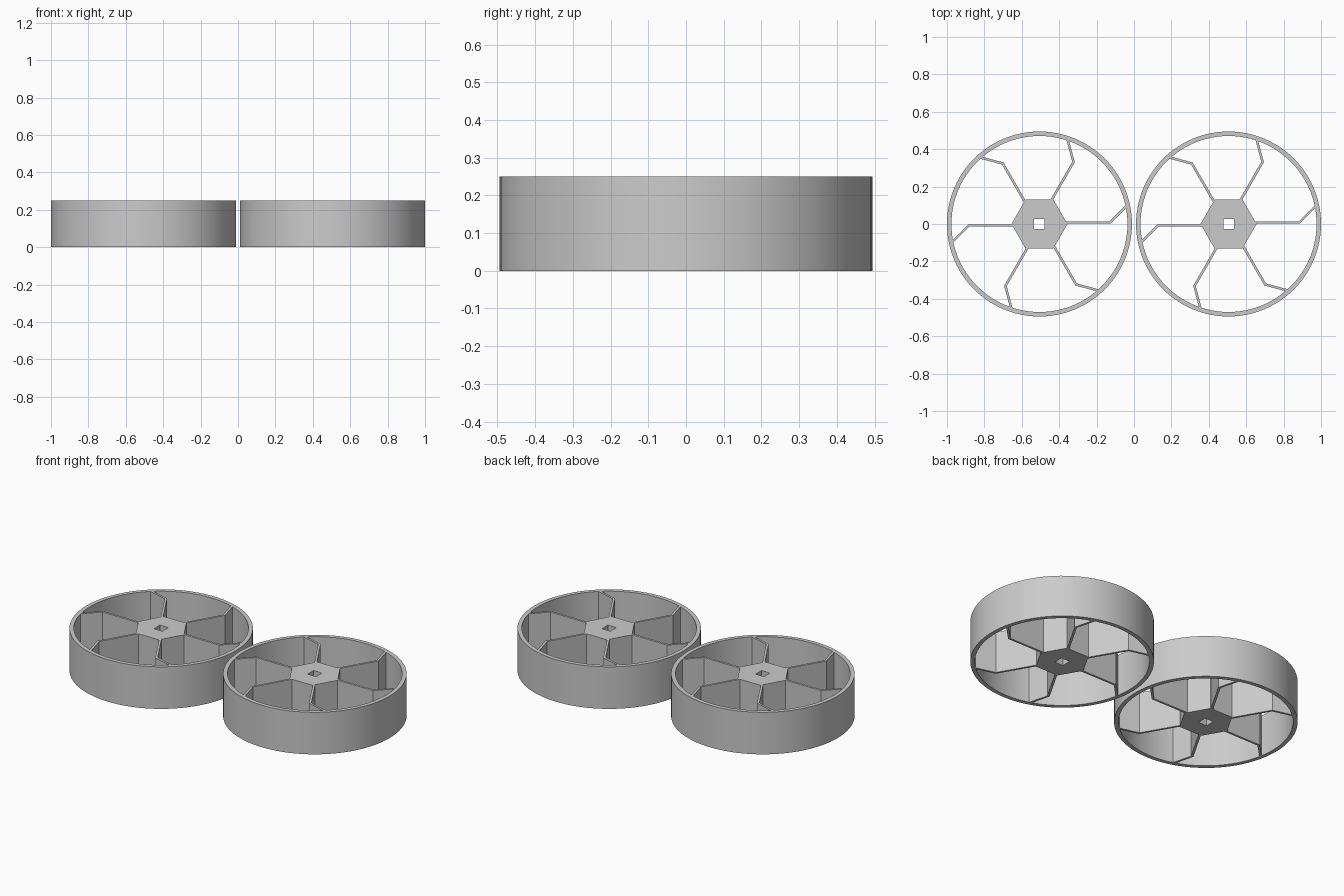
import bpy, bmesh, math
from mathutils import Matrix, Vector

if "Cube" in bpy.data.objects:
    bpy.data.objects.remove(bpy.data.objects["Cube"])

HEIGHT = 0.25
RADIUS = 0.4945
RIM = 0.024
SPOKE = 0.013

grey = bpy.data.materials.new("plain grey")
grey.diffuse_color = (0.6, 0.6, 0.6, 1)
grey.use_nodes = True
grey.node_tree.nodes["Principled BSDF"].inputs["Base Color"].default_value = grey.diffuse_color


def circle(radius, sides, turn=0.0):
    return [(radius * math.cos(turn + 2 * math.pi * i / sides),
             radius * math.sin(turn + 2 * math.pi * i / sides)) for i in range(sides)]


def add_prism(bm, loops):
    """Fill closed outlines (extra loops are holes) and extrude them to full height."""
    edges = []
    for loop in loops:
        vs = [bm.verts.new((x, y, 0)) for x, y in loop]
        edges += [bm.edges.new((vs[i - 1], vs[i])) for i in range(len(vs))]
    fill = bmesh.ops.triangle_fill(bm, edges=edges, use_beauty=True)["geom"]
    faces = [g for g in fill if isinstance(g, bmesh.types.BMFace)]
    top = bmesh.ops.extrude_face_region(bm, geom=faces, use_keep_orig=True)["geom"]
    bmesh.ops.translate(bm, vec=(0, 0, HEIGHT),
                        verts=[g for g in top if isinstance(g, bmesh.types.BMVert)])


def finish(name, bm, x, smooth=False):
    bmesh.ops.recalc_face_normals(bm, faces=bm.faces)
    mesh = bpy.data.meshes.new(name)
    bm.to_mesh(mesh)
    bm.free()
    mesh.materials.append(grey)
    ob = bpy.data.objects.new(name, mesh)
    ob.location.x = x
    bpy.context.collection.objects.link(ob)
    if smooth:
        bpy.ops.object.select_all(action='DESELECT')
        ob.select_set(True)
        bpy.context.view_layer.objects.active = ob
        bpy.ops.object.shade_smooth_by_angle(angle=math.radians(30))


def spoke_outline():
    """Straight arm with a mitred 45 degree kick at its outer end."""
    h = SPOKE / 2
    y = 0.008
    m = h * math.tan(math.pi / 8)
    d = h * math.sqrt(0.5)
    bend, end = (0.378, y), (0.468, y + 0.09)
    return [(0.142, y - h), (bend[0] + m, y - h), (end[0] + d, end[1] - d),
            (end[0] - d, end[1] + d), (bend[0] - m, y + h), (0.142, y + h)]


for side, x in (("left", RADIUS - 1), ("right", 1 - RADIUS)):
    # Round outer rim
    bm = bmesh.new()
    add_prism(bm, [circle(RADIUS, 96), circle(RADIUS - RIM, 96)])
    finish(side + "_rim", bm, x, smooth=True)

    # Six-sided hub with a square axle hole
    bm = bmesh.new()
    add_prism(bm, [circle(0.15, 6), circle(0.028 * math.sqrt(2), 4, math.pi / 4)])
    finish(side + "_hub", bm, x)

    # Six bent spokes
    bm = bmesh.new()
    for i in range(6):
        turn = Matrix.Rotation(i * math.pi / 3, 2)
        add_prism(bm, [[tuple(turn @ Vector(p)) for p in spoke_outline()]])
    finish(side + "_spokes", bm, x)
